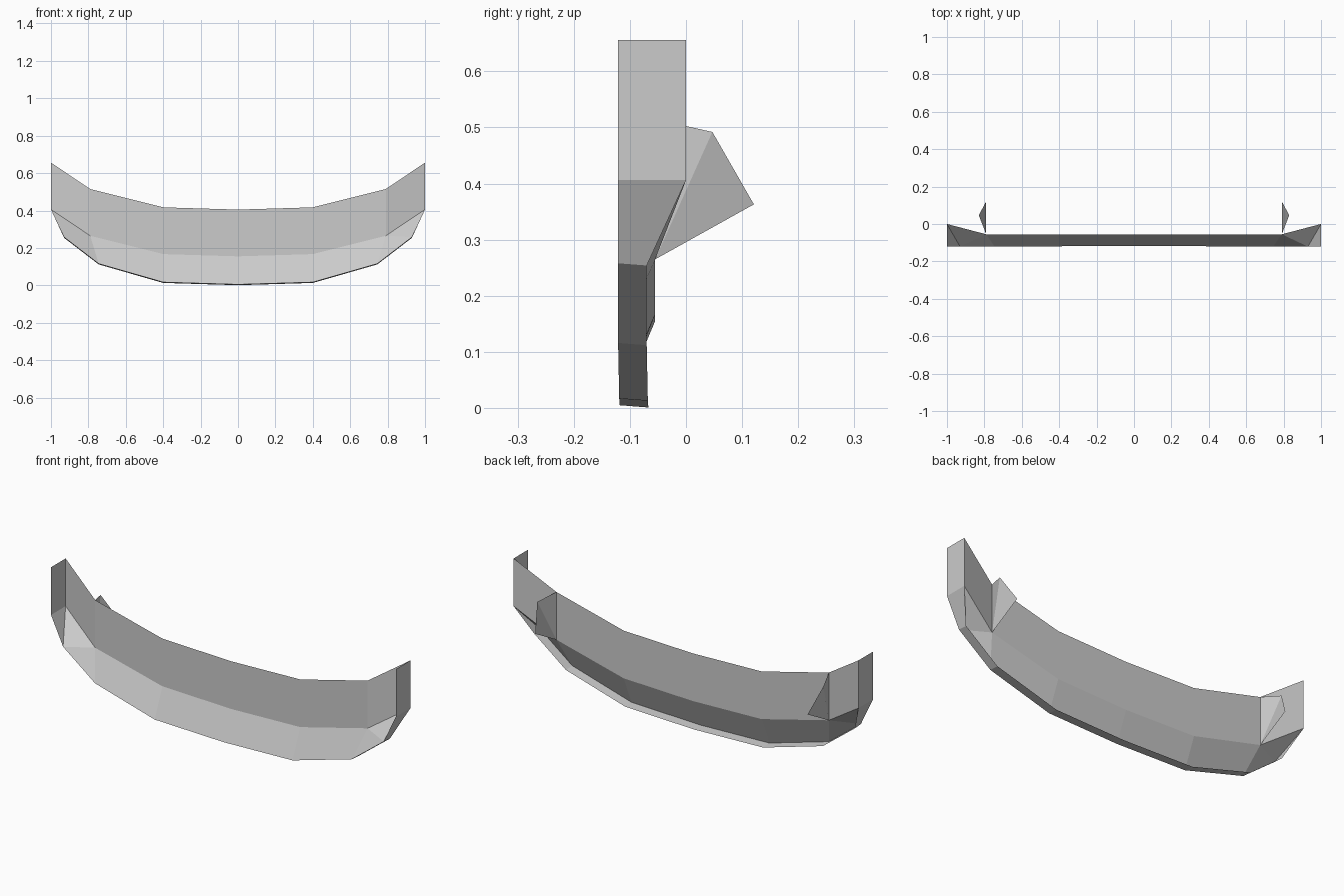
import bpy
import bmesh

cube = bpy.data.objects.get("Cube")
if cube:
    bpy.data.objects.remove(cube, do_unlink=True)

# Single grey finish
grey = bpy.data.materials.new("light grey")
grey.use_nodes = True
colour = (0.6, 0.6, 0.6, 1)
grey.diffuse_color = colour
bsdf = grey.node_tree.nodes["Principled BSDF"]
bsdf.inputs["Base Color"].default_value = colour
bsdf.inputs["Roughness"].default_value = 0.7


def sheet(name, *faces):
    """Build the left half of a thin sheet and mirror it across x."""
    bm = bmesh.new()
    for face in faces:
        bm.faces.new([bm.verts.new(p) for p in face])
    bmesh.ops.remove_doubles(bm, verts=bm.verts, dist=0.0005)
    mesh = bpy.data.meshes.new(name)
    bm.to_mesh(mesh)
    bm.free()
    mesh.materials.append(grey)
    obj = bpy.data.objects.new(name, mesh)
    bpy.context.collection.objects.link(obj)
    mirror = obj.modifiers.new("Mirror", 'MIRROR')
    mirror.use_axis[0] = True
    mirror.merge_threshold = 0.001
    return obj


def strip(a, b):
    """Quads between two rails of equal length."""
    return [(a[i], a[i + 1], b[i + 1], b[i]) for i in range(len(a) - 1)]


WALL_HEIGHT = 0.25
FRONT = -0.121

# Rails from the centre out to the end
crease = [(0, -0.055, 0.155), (0.4, -0.055, 0.167),
          (0.79, -0.055, 0.265), (1, 0, 0.406)]
top = [(x, y, z + WALL_HEIGHT) for x, y, z in crease]
lip_front = [(0, -0.118, 0.005), (0.4, -0.119, 0.017), (0.745, FRONT, 0.116),
             (0.93, FRONT, 0.258), (1, FRONT, 0.406)]
lip_back = [(x, y + 0.051, z - 0.004) for x, y, z in lip_front[:-1]] + [crease[-1]]

# Upright curved wall
sheet("upper_wall", *strip(crease, top))

# Sloping lower apron, with corner triangles
sheet("lower_apron",
      *strip(lip_front[:3], crease[:3]),
      (lip_front[2], lip_front[3], crease[2]),
      (lip_front[3], crease[3], crease[2]))

# Return lip along the lower edge
sheet("bottom_lip", *strip(lip_back, lip_front))

# Flat end caps
end = lip_front[-1]
sheet("end_cap", (end, crease[-1], top[-1], (end[0], end[1], top[-1][2])))

# Folded brackets behind the wall
bend = (0.83, 0.047, 0.492)
tip = (0.79, 0.121, 0.363)
sheet("rear_bracket", (crease[2], bend, top[2]), (crease[2], tip, bend))
